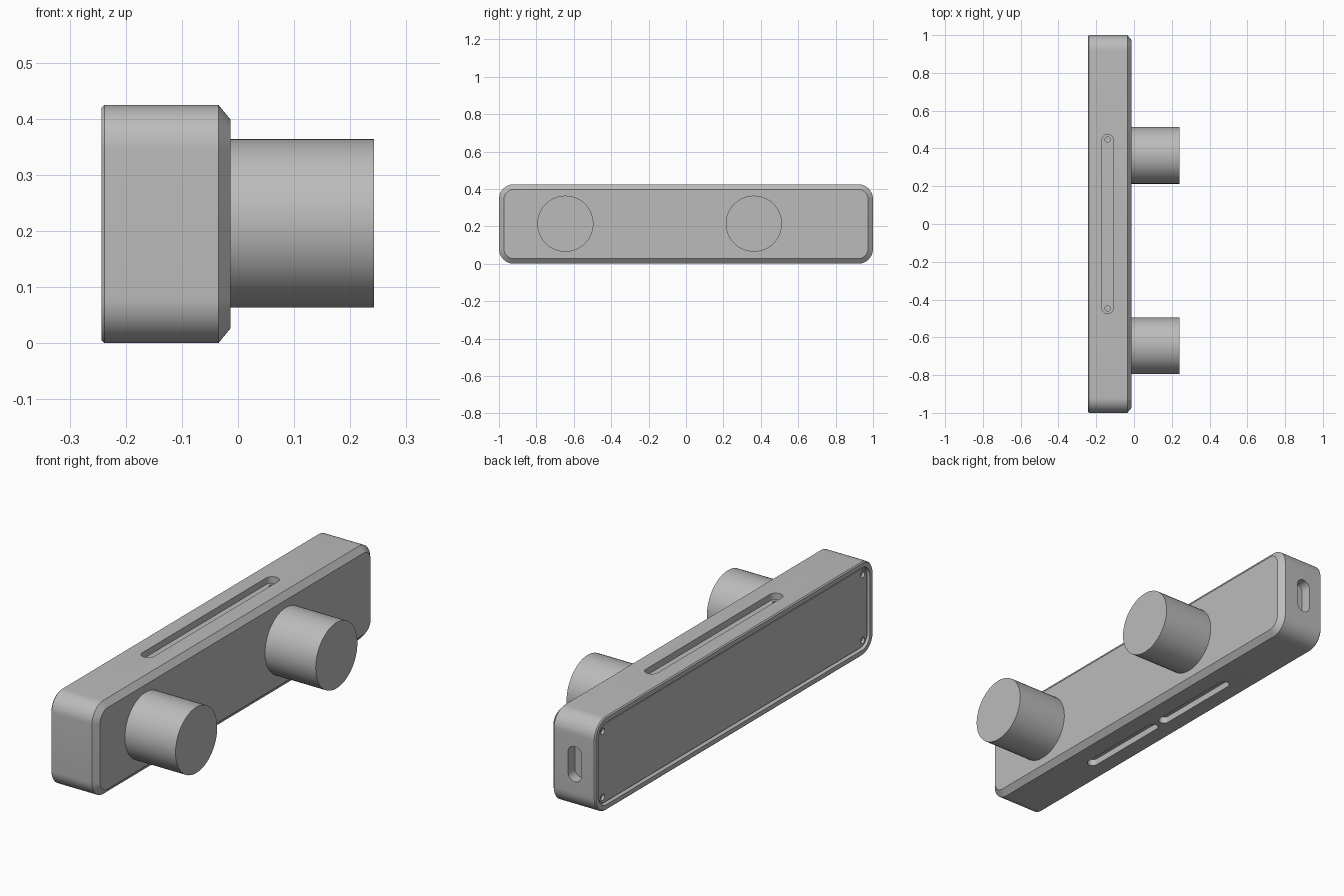
import bpy
import bmesh
from math import cos, sin, pi, radians
from mathutils import Vector

cube = bpy.data.objects.get("Cube")
if cube:
    bpy.data.objects.remove(cube, do_unlink=True)

grey = bpy.data.materials.new("satin grey")
grey.use_nodes = True
GREY = (0.5, 0.5, 0.5, 1)
grey.diffuse_color = GREY
grey.node_tree.nodes["Principled BSDF"].inputs["Base Color"].default_value = GREY

MID_Z = 0.2125
MID_X = -0.14
BACK = -0.243
STEPS = 12


def outline(half_u, half_v, radius):
    """Rounded rectangle; a slot or circle when the radius fills it."""
    points = []
    for quarter, (su, sv) in enumerate([(1, 1), (-1, 1), (-1, -1), (1, -1)]):
        for i in range(STEPS + 1):
            a = (quarter + i / STEPS) * pi / 2
            points.append((su * (half_u - radius) + radius * cos(a),
                           sv * (half_v - radius) + radius * sin(a)))
    return points


def prism(name, axis, centre, half_u, half_v, radius, rings):
    """Loft a rounded outline along an axis; rings are (offset, inset)."""
    bm = bmesh.new()
    loops = []
    for offset, inset in rings:
        loop = []
        for u, v in outline(half_u - inset, half_v - inset, max(radius - inset, 0.003)):
            p = {"x": (offset, u, v), "y": (u, offset, v), "z": (u, v, offset)}[axis]
            loop.append(bm.verts.new(Vector(centre) + Vector(p)))
        loops.append(loop)
    for a, b in zip(loops, loops[1:]):
        for i in range(len(a)):
            j = (i + 1) % len(a)
            bm.faces.new((a[i], a[j], b[j], b[i]))
    bm.faces.new(loops[0])
    bm.faces.new(loops[-1])
    bmesh.ops.remove_doubles(bm, verts=bm.verts, dist=1e-5)
    bmesh.ops.recalc_face_normals(bm, faces=bm.faces)
    mesh = bpy.data.meshes.new(name)
    bm.to_mesh(mesh)
    bm.free()
    obj = bpy.data.objects.new(name, mesh)
    bpy.context.collection.objects.link(obj)
    mesh.materials.append(grey)
    return obj


def activate(obj):
    bpy.ops.object.select_all(action="DESELECT")
    obj.select_set(True)
    bpy.context.view_layer.objects.active = obj


def cut(target, cutter):
    cutter.hide_render = True
    mod = target.modifiers.new("cut", "BOOLEAN")
    mod.operation = "DIFFERENCE"
    mod.solver = "EXACT"
    mod.object = cutter
    activate(target)
    bpy.ops.object.modifier_apply(modifier=mod.name)
    bpy.data.objects.remove(cutter, do_unlink=True)


# Bar-shaped housing with a chamfered front rim
housing = prism("housing", "x", (0, 0, MID_Z), 1, MID_Z, 0.08,
                [(BACK, 0.005), (BACK + 0.005, 0), (-0.035, 0), (-0.013, 0.027)])

# Recess for the back panel
cut(housing, prism("recess_cutter", "x", (BACK, 0, MID_Z), 0.975, MID_Z - 0.025, 0.055,
                   [(-0.05, 0), (0.02, 0)]))

# Long slot on top, with a small hole at each end
cut(housing, prism("top_slot_cutter", "z", (MID_X, 0, 2 * MID_Z), 0.03, 0.475, 0.03,
                   [(-0.03, 0), (0.05, 0)]))
for side in (-1, 1):
    cut(housing, prism("end_hole_cutter", "z", (MID_X, side * 0.447, 2 * MID_Z),
                       0.014, 0.014, 0.014, [(-0.05, 0), (0.05, 0)]))

# Pair of slots underneath
for side in (-1, 1):
    cut(housing, prism("bottom_slot_cutter", "z", (MID_X, side * 0.245, 0), 0.024, 0.23, 0.024,
                       [(-0.05, 0), (0.03, 0)]))

# Socket in the rear end
cut(housing, prism("socket_cutter", "y", (MID_X, 1, MID_Z), 0.034, 0.08, 0.033,
                   [(-0.05, 0), (0.05, 0)]))

# Back panel with corner screw holes
panel = prism("back_panel", "x", (BACK, 0, MID_Z), 0.965, MID_Z - 0.035, 0.045,
              [(0.008, 0), (0.022, 0)])
for sy in (-1, 1):
    for sz in (-1, 1):
        cut(panel, prism("screw_hole_cutter", "x", (BACK, sy * 0.935, MID_Z + sz * 0.15),
                         0.014, 0.014, 0.014, [(-0.05, 0), (0.05, 0)]))

# Two round barrels on the front plate
barrels = [prism(name, "x", (0, y, 0.214), 0.15, 0.15, 0.15, [(-0.02, 0), (0.242, 0)])
           for name, y in (("near_barrel", -0.645), ("far_barrel", 0.363))]

for obj in [housing, panel] + barrels:
    activate(obj)
    bpy.ops.object.shade_smooth_by_angle(angle=radians(30))
